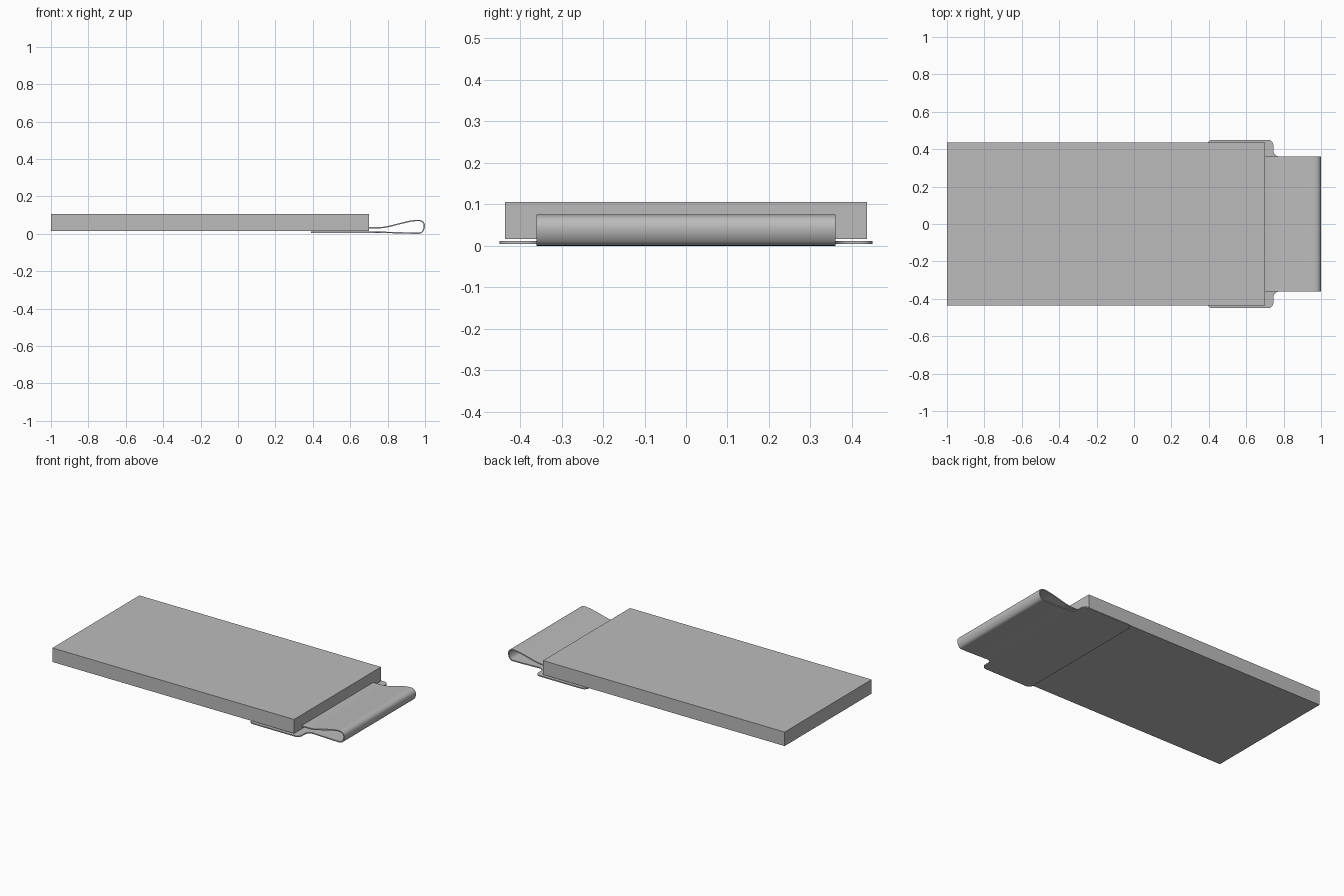
import bpy, bmesh, math
from mathutils import Vector

cube = bpy.data.objects.get("Cube")
if cube:
    bpy.data.objects.remove(cube, do_unlink=True)

grey = bpy.data.materials.new("plain grey")
grey.use_nodes = True
colour = (0.5, 0.5, 0.5, 1)
grey.diffuse_color = colour
grey.node_tree.nodes["Principled BSDF"].inputs["Base Color"].default_value = colour

SHEET = 0.007
HALF_STRAP = 0.36


def add_object(name, bm):
    mesh = bpy.data.meshes.new(name)
    bmesh.ops.recalc_face_normals(bm, faces=bm.faces)
    bm.to_mesh(mesh)
    bm.free()
    mesh.materials.append(grey)
    obj = bpy.data.objects.new(name, mesh)
    bpy.context.collection.objects.link(obj)
    return obj


def prism(name, outline, direction):
    """Extrude a closed planar outline along a direction."""
    bm = bmesh.new()
    face = bm.faces.new([bm.verts.new(p) for p in outline])
    result = bmesh.ops.extrude_face_region(bm, geom=[face])
    moved = [v for v in result["geom"] if isinstance(v, bmesh.types.BMVert)]
    bmesh.ops.translate(bm, verts=moved, vec=direction)
    return add_object(name, bm)


def arc(cx, cy, radius, start, end, steps=8):
    angles = [math.radians(start + (end - start) * i / steps) for i in range(steps + 1)]
    return [(cx + radius * math.cos(a), cy + radius * math.sin(a)) for a in angles]


def smooth_path(points, steps=6):
    """Catmull-Rom curve through the points."""
    p = [Vector(q) for q in points]
    p = [2 * p[0] - p[1]] + p + [2 * p[-1] - p[-2]]
    path = []
    for a, b, c, d in zip(p, p[1:], p[2:], p[3:]):
        for i in range(steps):
            t = i / steps
            path.append(0.5 * (2 * b + (c - a) * t + (2 * a - 5 * b + 4 * c - d) * t ** 2
                               + (3 * b - a - 3 * c + d) * t ** 3))
    return path + [p[-2]]


# Thick rectangular board
z0, z1 = 0.016, 0.105
prism("board", [(-1, -0.437, z0), (0.7, -0.437, z0), (0.7, 0.437, z0), (-1, 0.437, z0)],
      (0, 0, z1 - z0))

# Flat clip plate with rounded ears that narrow into the strap
half = (arc(0.42, 0.42, 0.03, 180, 90) + arc(0.715, 0.42, 0.03, 90, 0)
        + arc(0.78, 0.395, 0.035, 180, 270))
outline = half + [(x, -y) for x, y in reversed(half)]
plate = prism("clip_plate", [(x, y, 0.0045) for x, y in outline], (0, 0, SHEET))

# Strap folded back into a soft loop that tucks into the board
path = smooth_path([(0.78, 0.008), (0.86, 0.0055), (0.95, 0.0035), (0.978, 0.006),
                    (0.991, 0.02), (0.9965, 0.04), (0.993, 0.057), (0.981, 0.068),
                    (0.96, 0.0715), (0.92, 0.067), (0.86, 0.053), (0.8, 0.038),
                    (0.76, 0.033), (0.69, 0.033)])
sides = ([], [])
for i, point in enumerate(path):
    tangent = (path[min(i + 1, len(path) - 1)] - path[max(i - 1, 0)]).normalized()
    offset = Vector((-tangent.y, tangent.x)) * SHEET / 2
    sides[0].append(point + offset)
    sides[1].append(point - offset)
section = sides[0] + sides[1][::-1]
strap = prism("strap_loop", [(p.x, -HALF_STRAP, p.y) for p in section],
              (0, 2 * HALF_STRAP, 0))

# Smooth the bends while keeping the cut edges crisp
for obj in (plate, strap):
    bpy.ops.object.select_all(action="DESELECT")
    obj.select_set(True)
    bpy.context.view_layer.objects.active = obj
    bpy.ops.object.shade_smooth_by_angle(angle=math.radians(35))
